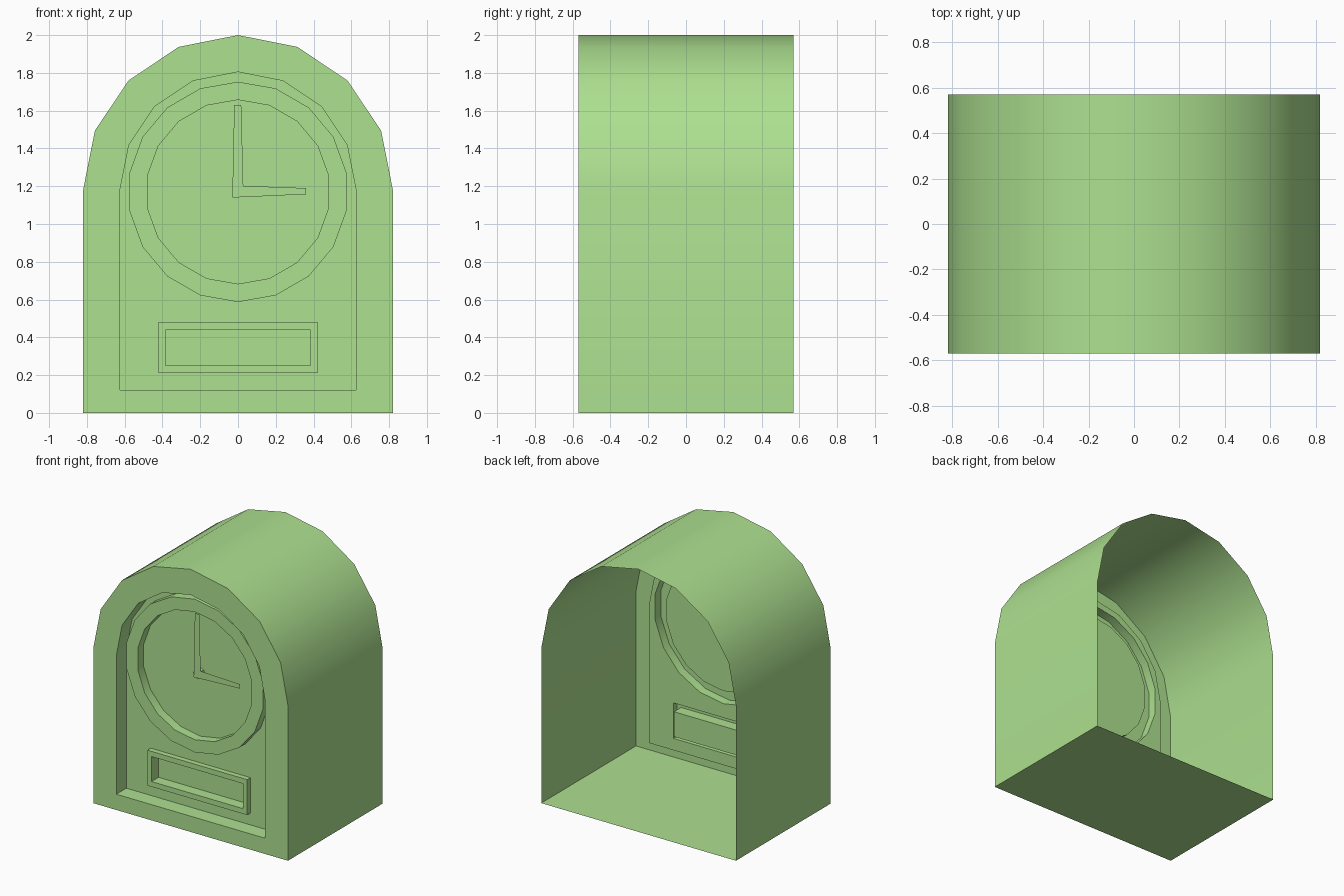
import bpy, bmesh
from math import sin, cos, pi

if "Cube" in bpy.data.objects:
    bpy.data.objects.remove(bpy.data.objects["Cube"])

F = -0.57            # front plane
PANEL = F + 0.12     # recessed panel plane
CZ = 1.17            # dial centre height

mat = bpy.data.materials.new("green")
mat.diffuse_color = (0.42, 0.75, 0.28, 1)
mat.use_nodes = True
mat.node_tree.nodes["Principled BSDF"].inputs["Base Color"].default_value = mat.diffuse_color


# Profiles are (x, z) lists, counter-clockwise as seen from the front
def arch(r, base):
    return [(-r, base), (r, base)] + [(r * cos(i * pi / 8), 1.18 + r * sin(i * pi / 8)) for i in range(9)]


def circle(r, n, cz=CZ):
    return [(r * cos(pi / 2 + 2 * pi * i / n), cz + r * sin(pi / 2 + 2 * pi * i / n)) for i in range(n)]


def rect(w, z0, z1):
    return [(-w, z0), (w, z0), (w, z1), (-w, z1)]


def finish(name, bm, smooth=True):
    me = bpy.data.meshes.new(name)
    bm.to_mesh(me)
    bm.free()
    ob = bpy.data.objects.new(name, me)
    bpy.context.collection.objects.link(ob)
    me.materials.append(mat)
    if smooth:
        bpy.ops.object.select_all(action='DESELECT')
        ob.select_set(True)
        bpy.context.view_layer.objects.active = ob
        bpy.ops.object.shade_smooth_by_angle(angle=pi / 6)
    return ob


def loft(name, sections, cap=False, smooth=True):
    """Skin a run of (profile, y) sections, optionally capping the last."""
    bm = bmesh.new()
    loops = [[bm.verts.new((x, y, z)) for x, z in prof] for prof, y in sections]
    for a, b in zip(loops, loops[1:]):
        n = len(a)
        for i in range(n):
            j = (i + 1) % n
            bm.faces.new((a[i], a[j], b[j], b[i]))
    if cap:
        bm.faces.new(loops[-1])
    return finish(name, bm, smooth)


outer, inner = arch(0.82, 0), arch(0.625, 0.12)
ring_out, ring_in = circle(0.583, 18), circle(0.487, 18)
win_out, win_in = rect(0.42, 0.21, 0.48), rect(0.385, 0.25, 0.44)

# Case: open-backed shell with floor, front rim and recess wall
loft("case", [(outer, -F), (outer, F), (inner, F), (inner, PANEL)])

# Recessed panel with openings for the dial and window
bm = bmesh.new()
for prof in (inner, ring_out, win_out):
    vs = [bm.verts.new((x, PANEL, z)) for x, z in prof]
    for i, v in enumerate(vs):
        bm.edges.new((v, vs[(i + 1) % len(vs)]))
bmesh.ops.triangle_fill(bm, use_beauty=True, edges=bm.edges[:])
bm.normal_update()
bmesh.ops.reverse_faces(bm, faces=[f for f in bm.faces if f.normal.y > 0])
bmesh.ops.dissolve_limit(bm, angle_limit=0.01, verts=bm.verts[:], edges=bm.edges[:])
finish("front_panel", bm, False)

# Raised dial ring with the dial set inside it
loft("dial", [(ring_out, PANEL), (ring_out, F + 0.05), (ring_in, F + 0.05), (ring_in, PANEL)], cap=True)

# Raised window frame with a sunken pane
loft("window", [(win_out, PANEL), (win_out, F + 0.08), (win_in, F + 0.08), (win_in, F + 0.165)],
     cap=True, smooth=False)

# Hand pin and flat L-shaped hands
loft("hand_pin", [(circle(0.036, 8), PANEL), (circle(0.036, 8), F + 0.082)])
hands = [(-0.03, 1.14), (0.36, 1.157), (0.36, 1.19), (0.028, 1.202), (0.017, 1.63), (-0.02, 1.63)]
loft("hands", [(hands, F + 0.08)], cap=True, smooth=False)
